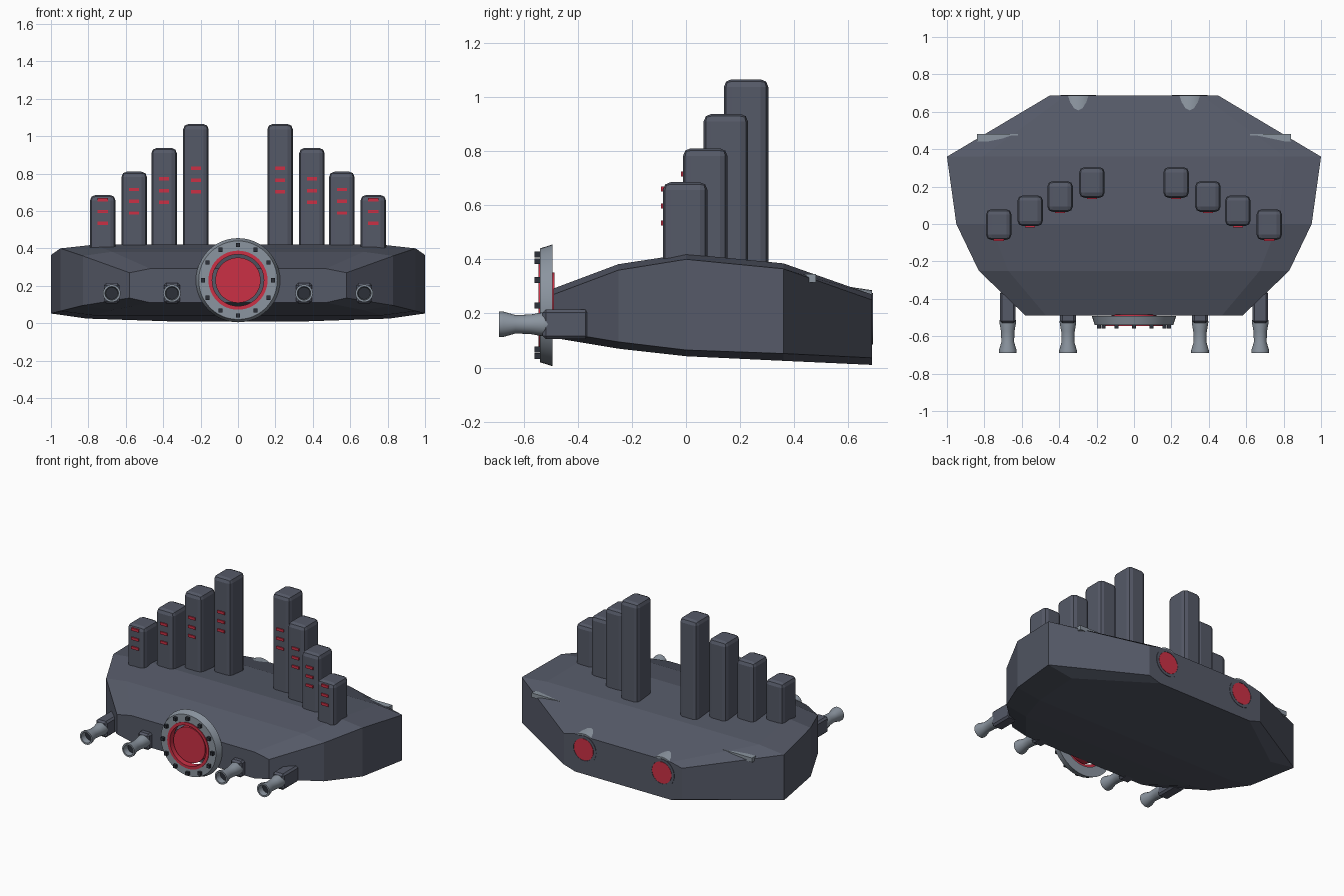
import bpy, bmesh, math
from mathutils import Vector

if "Cube" in bpy.data.objects:
    bpy.data.objects.remove(bpy.data.objects["Cube"])


def material(name, rgb):
    m = bpy.data.materials.new(name)
    m.diffuse_color = (*rgb, 1)
    m.use_nodes = True
    m.node_tree.nodes["Principled BSDF"].inputs["Base Color"].default_value = m.diffuse_color
    return m


HULL = material("dark_plating", (0.09, 0.10, 0.135))
METAL = material("light_metal", (0.26, 0.30, 0.35))
RED = material("red_glow", (0.60, 0.03, 0.06))
BLACK = material("dark_bolt", (0.025, 0.03, 0.04))


def finish(name, bm, mat, smooth=False):
    bmesh.ops.recalc_face_normals(bm, faces=bm.faces)
    me = bpy.data.meshes.new(name)
    bm.to_mesh(me)
    bm.free()
    me.materials.append(mat)
    ob = bpy.data.objects.new(name, me)
    bpy.context.collection.objects.link(ob)
    if smooth:
        bpy.ops.object.select_all(action='DESELECT')
        ob.select_set(True)
        bpy.context.view_layer.objects.active = ob
        bpy.ops.object.shade_smooth_by_angle(angle=math.radians(30))
    return ob


def box(name, lo, hi, mat, bevel=0, segments=1):
    bm = bmesh.new()
    bmesh.ops.create_cube(bm, size=1)
    for v in bm.verts:
        v.co = Vector([(a + b) / 2 + c * (b - a) for a, b, c in zip(lo, hi, v.co)])
    if bevel:
        bmesh.ops.bevel(bm, geom=bm.edges[:], offset=bevel, segments=segments,
                        profile=0.5, affect='EDGES')
    return finish(name, bm, mat)


def lathe(name, profile, x, z, mat, closed=False, n=32):
    """Revolve (radius, y) points about a y-parallel axis through (x, z)."""
    bm = bmesh.new()
    rings = []
    for i in range(n):
        a = 2 * math.pi * i / n
        rings.append([bm.verts.new((x + r * math.sin(a), y, z + r * math.cos(a)))
                      for r, y in profile])
    count = len(profile)
    for i in range(n):
        p, q = rings[i], rings[(i + 1) % n]
        for j in range(count if closed else count - 1):
            k = (j + 1) % count
            bm.faces.new((p[j], p[k], q[k], q[j]))
    if not closed:
        bm.faces.new([r[0] for r in rings])
        bm.faces.new([r[-1] for r in rings])
    return finish(name, bm, mat, True)


# Hull: octagonal sections (y, half width, bottom, side low, side high, top)
stations = [(-0.49, 0.58, 0.11, 0.135, 0.27, 0.292),
            (-0.25, 0.83, 0.07, 0.095, 0.36, 0.382),
            (0.0, 0.95, 0.042, 0.065, 0.40, 0.42),
            (0.36, 1.0, 0.025, 0.052, 0.365, 0.385),
            (0.687, 0.45, 0.01, 0.036, 0.25, 0.27)]
bm = bmesh.new()
loops = []
for y, w, b, sl, sh, t in stations:
    c = 0.81 * w
    section = [(-c, b), (c, b), (w, sl), (w, sh), (c, t), (-c, t), (-w, sh), (-w, sl)]
    loops.append([bm.verts.new((x, y, z)) for x, z in section])
for p, q in zip(loops, loops[1:]):
    for i in range(8):
        k = (i + 1) % 8
        bm.faces.new((p[i], p[k], q[k], q[i]))
bm.faces.new(loops[0])
bm.faces.new(loops[-1])
finish("hull", bm, HULL)

# Front porthole: flange, red rim, red core and bolts
PZ = 0.23
lathe("porthole_flange", [(0.225, -0.493), (0.21, -0.54), (0.157, -0.54), (0.157, -0.493)],
      0, PZ, METAL, True, 48)
lathe("porthole_rim", [(0.158, -0.50), (0.158, -0.545), (0.138, -0.545), (0.138, -0.50)],
      0, PZ, RED, True, 48)
lathe("porthole_core", [(0.121, -0.485), (0.121, -0.53)], 0, PZ, RED, n=48)
for i in range(12):
    a = i * math.pi / 6
    bx, bz = 0.188 * math.sin(a), PZ + 0.188 * math.cos(a)
    box("flange_bolt", (bx - 0.011, -0.56, bz - 0.011), (bx + 0.011, -0.535, bz + 0.011), BLACK)

# Towers: (x, centre y, top, highest window z), with three lit slits each
towers = [(0.225, 0.222, 1.065, 0.828), (0.395, 0.147, 0.937, 0.772),
          (0.555, 0.071, 0.81, 0.715), (0.723, -0.003, 0.685, 0.66)]
for s in (1, -1):
    for x, y, top, wz in towers:
        x *= s
        box("tower", (x - 0.068, y - 0.082, 0.31), (x + 0.068, y + 0.082, top), HULL, 0.028, 2)
        for i in range(3):
            z = wz - 0.063 * i
            box("tower_window", (x - 0.027, y - 0.089, z - 0.009),
                (x + 0.027, y - 0.075, z + 0.009), RED)

    # Front guns: housing, flared barrel and dark bore
    for x in (0.353 * s, 0.675 * s):
        box("gun_housing", (x - 0.042, -0.53, 0.105), (x + 0.042, -0.36, 0.215), HULL, 0.012)
        lathe("gun_barrel", [(0.03, -0.45), (0.044, -0.52), (0.044, -0.53), (0.036, -0.575),
                             (0.034, -0.63), (0.047, -0.675), (0.047, -0.69),
                             (0.036, -0.69), (0.03, -0.62)], x, 0.16, METAL, n=24)
        lathe("gun_bore", [(0.031, -0.61), (0.0335, -0.65)], x, 0.16, BLACK, n=24)

    # Rear thrusters sunk into the hull
    ex = 0.298 * s
    lathe("thruster_housing", [(0.128, 0.54), (0.106, 0.6865)], ex, 0.18, METAL)
    lathe("thruster_ring", [(0.095, 0.66), (0.095, 0.69), (0.076, 0.69), (0.076, 0.66)],
          ex, 0.18, HULL, True)
    lathe("thruster_glow", [(0.074, 0.66), (0.074, 0.69)], ex, 0.18, RED)

    # Thin plates on the rear shoulders
    xs = sorted((0.62 * s, 0.84 * s))
    box("shoulder_plate", (xs[0], 0.44, 0.315), (xs[1], 0.48, 0.345), METAL)
